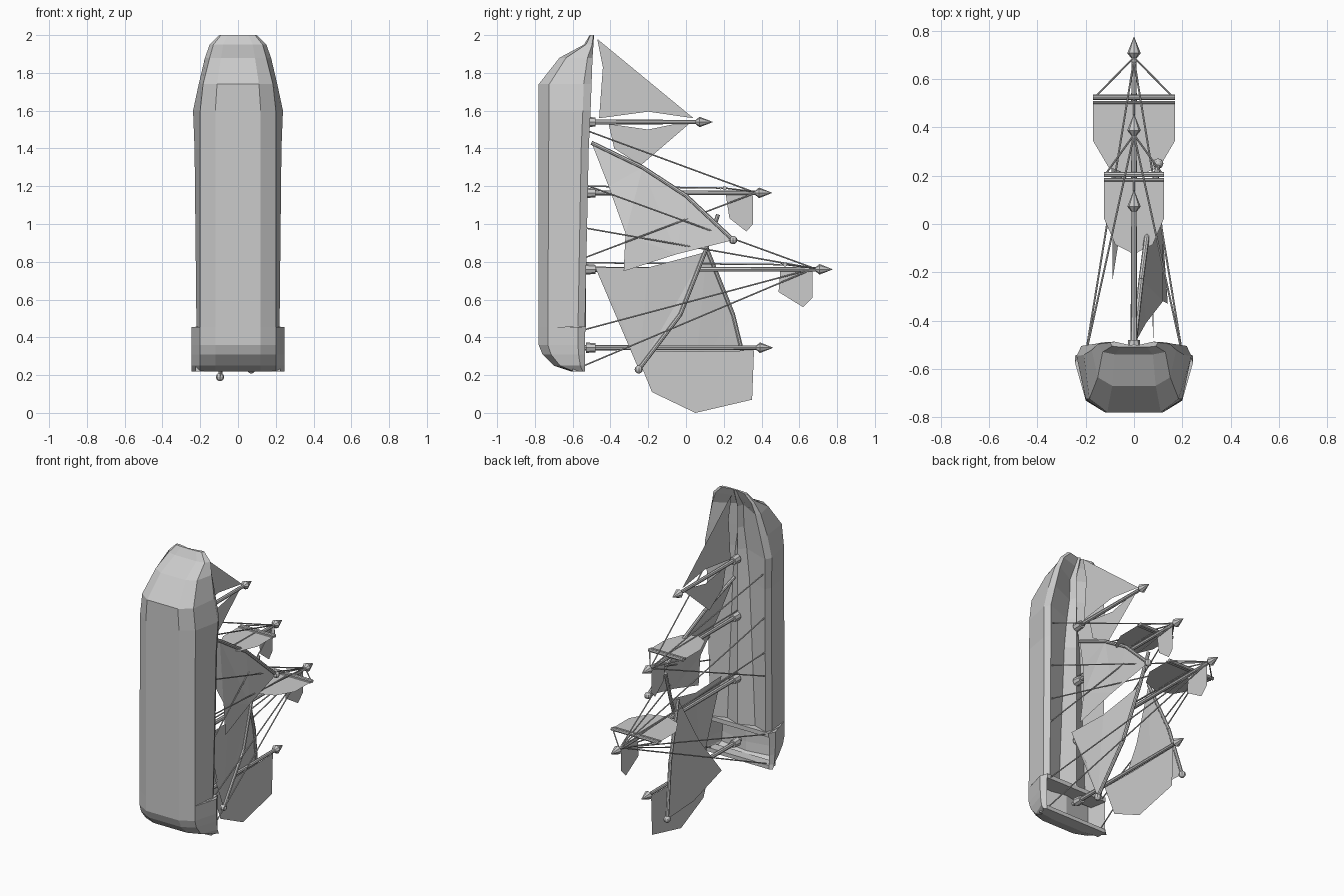
import bpy, bmesh
from mathutils import Vector, Matrix

cube = bpy.data.objects.get("Cube")
if cube:
    bpy.data.objects.remove(cube)

grey = bpy.data.materials.new("plain_grey")
grey.use_nodes = True
grey.diffuse_color = (0.6, 0.6, 0.6, 1)
grey.node_tree.nodes["Principled BSDF"].inputs["Base Color"].default_value = (0.6, 0.6, 0.6, 1)


def finish(name, bm):
    mesh = bpy.data.meshes.new(name)
    bm.to_mesh(mesh)
    bm.free()
    mesh.materials.append(grey)
    obj = bpy.data.objects.new(name, mesh)
    bpy.context.collection.objects.link(obj)
    return obj


def add_cone(bm, a, b, r1, r2, sides=8):
    a, b = Vector(a), Vector(b)
    axis = b - a
    turn = axis.to_track_quat('Z', 'Y').to_matrix().to_4x4()
    bmesh.ops.create_cone(bm, cap_ends=True, segments=sides, radius1=r1, radius2=r2,
                          depth=axis.length, matrix=Matrix.Translation((a + b) / 2) @ turn)


def add_ball(bm, centre, r):
    bmesh.ops.create_uvsphere(bm, u_segments=8, v_segments=6, radius=r,
                              matrix=Matrix.Translation(centre))


def spar(name, points, r, balls=()):
    bm = bmesh.new()
    for a, b in zip(points, points[1:]):
        add_cone(bm, a, b, r, r)
    for centre in balls:
        add_ball(bm, centre, r * 2)
    return finish(name, bm)


def box(name, low, high):
    bm = bmesh.new()
    low, high = Vector(low), Vector(high)
    bmesh.ops.create_cube(bm, size=1, matrix=Matrix.Translation((low + high) / 2)
                          @ Matrix.Diagonal((*(high - low), 1)))
    return finish(name, bm)


def sail(name, points):
    bm = bmesh.new()
    bm.faces.new([bm.verts.new(p) for p in points])
    bmesh.ops.triangulate(bm, faces=bm.faces[:])
    return finish(name, bm)


def flat_sail(name, outline):
    return sail(name, [(0, y, z) for y, z in outline])


# Hull lofted upward: height, half width, rail, chine width, keel, gutter, deck ridge
sections = [
    (.22, .245, -.535, .2, -.61, .2, -.57),
    (.25, .245, -.535, .2, -.70, .2, -.62),
    (.31, .245, -.535, .2, -.76, .2, -.62),
    (.36, .245, -.535, .2, -.78, .2, -.62),
    (.455, .245, -.535, .2, -.78, .2, -.62),
    (.456, .22, -.535, .2, -.78, .1, -.53),
    (1.4, .23, -.515, .2, -.78, .06, -.53),
    (1.6, .238, -.505, .2, -.78, .04, -.53),
    (1.74, .208, -.5, .185, -.78, .02, -.53),
    (1.88, .175, -.495, .15, -.67, .015, -.53),
    (1.95, .15, -.49, .13, -.54, .015, -.51),
    (2.0, .1, -.487, .09, -.51, .01, -.495),
]
bm = bmesh.new()
rings = []
for z, wide, rail, chine, keel, gutter, ridge in sections:
    depth = rail - keel
    half = [(gutter, max(ridge - .04, keel + depth * .3)), (wide - .02, rail),
            (wide, rail - depth * .15), (chine, keel + depth * .2), (chine * .6, keel)]
    loop = [(0, ridge)] + half + [(-x, y) for x, y in reversed(half)]
    rings.append([bm.verts.new((x, y, z)) for x, y in loop])
for low, high in zip(rings, rings[1:]):
    for i in range(len(low)):
        j = (i + 1) % len(low)
        bm.faces.new((low[i], low[j], high[j], high[i]))
bm.faces.new(rings[0])
bm.faces.new(rings[-1])
bmesh.ops.recalc_face_normals(bm, faces=bm.faces[:])
finish("hull", bm)

# Walls closing the stern well
box("stern_wall", (-.225, -.6, .22), (.225, -.535, .245))
box("stern_bulkhead", (-.225, -.64, .43), (.225, -.53, .458))

# Masts with collars and pointed finials: name, height, tip
masts = [("bow_mast", 1.54, .14), ("fore_mast", 1.165, .455),
         ("main_mast", .76, .775), ("stern_mast", .345, .46)]
for name, z, tip in masts:
    bm = bmesh.new()
    add_cone(bm, (0, -.56, z), (0, tip - .07, z), .014, .011)
    add_cone(bm, (0, -.53, z), (0, -.48, z), .028, .024)
    add_cone(bm, (0, tip - .09, z), (0, tip - .068, z), .01, .028)
    add_cone(bm, (0, tip - .068, z), (0, tip, z), .028, .001)
    finish(name, bm)

# Cross yards with square sails, lifts and braces
for name, half, y, z, tip in (("fore", .125, .205, 1.19, .37), ("main", .17, .525, .785, .69)):
    spar(name + "_yard", [(-half, y, z), (half, y, z)], .011)
    spar(name + "_sail_rail", [(-half, y - .022, z), (half, y - .022, z)], .007)
    right = [(half, y - .02), (half, y - .18), (half * .62, y - .29)]
    outline = right + [(0, y - .33)] + [(-x, v) for x, v in reversed(right)]
    sail(name + "_square_sail", [(x, v, z) for x, v in outline])
    spar(name + "_brace", [(0, -.53, z + .01), (0, y, z)], .004)
    for side in (-1, 1):
        spar(name + "_lift", [(side * half * .95, y, z), (0, tip, z - .02)], .004)

# Shrouds from the rails to the mast heads
for name, tip, z, feet in (("fore_shroud", .37, 1.165, (1.5, .82)),
                           ("main_shroud", .68, .765, (1.21, .98, .44, .25))):
    for foot in feet:
        for side in (-1, 1):
            spar(name, [(side * .2, -.54, foot), (0, tip, z)], .004)

# Slanted curved yards and their sails
upper = [(0, -.5, 1.43), (.03, -.23, 1.3), (.06, 0, 1.15), (.1, .25, .915)]
middle = [(.07, -.25, .23), (.06, -.03, .52), (.04, .1, .85), (.03, .17, 1.05)]
lower = [(-.02, .11, .87), (-.06, .25, .52), (-.095, .33, .19)]
spar("upper_slanted_yard", upper, .011, upper[-1:])
spar("middle_slanted_yard", middle, .011, middle[:1])
spar("lower_slanted_yard", lower, .011, lower[-1:])
sail("upper_slanted_sail", upper + [(.12, -.05, .84), (.14, -.33, .75),
                                    (.12, -.32, .95), (.05, -.41, 1.2)])
sail("middle_slanted_sail", middle[:3] + [(.07, -.2, .77), (.08, -.48, .77), (.08, -.35, .52)])
sail("lower_slanted_sail", lower + [(-.09, .05, .2), (-.09, -.24, .29), (-.06, -.05, .55)])

# Fore-and-aft sails and pennants on the centre line
flat_sail("bow_jib", [(-.47, 1.98), (.04, 1.56), (-.2, 1.595), (-.46, 1.56), (-.44, 1.83)])
flat_sail("bow_lower_sail", [(-.41, 1.53), (-.2, 1.5), (.04, 1.55), (-.24, 1.31), (-.38, 1.4)])
flat_sail("fore_pennant", [(.21, 1.16), (.23, 1.03), (.32, .96), (.355, 1.0), (.355, 1.15)])
flat_sail("main_pennant", [(.5, .76), (.49, .64), (.62, .56), (.67, .61), (.67, .75)])
flat_sail("stern_sail", [(-.27, .33), (-.18, .11), (.05, 0), (.35, .07), (.36, .33), (0, .325)])
